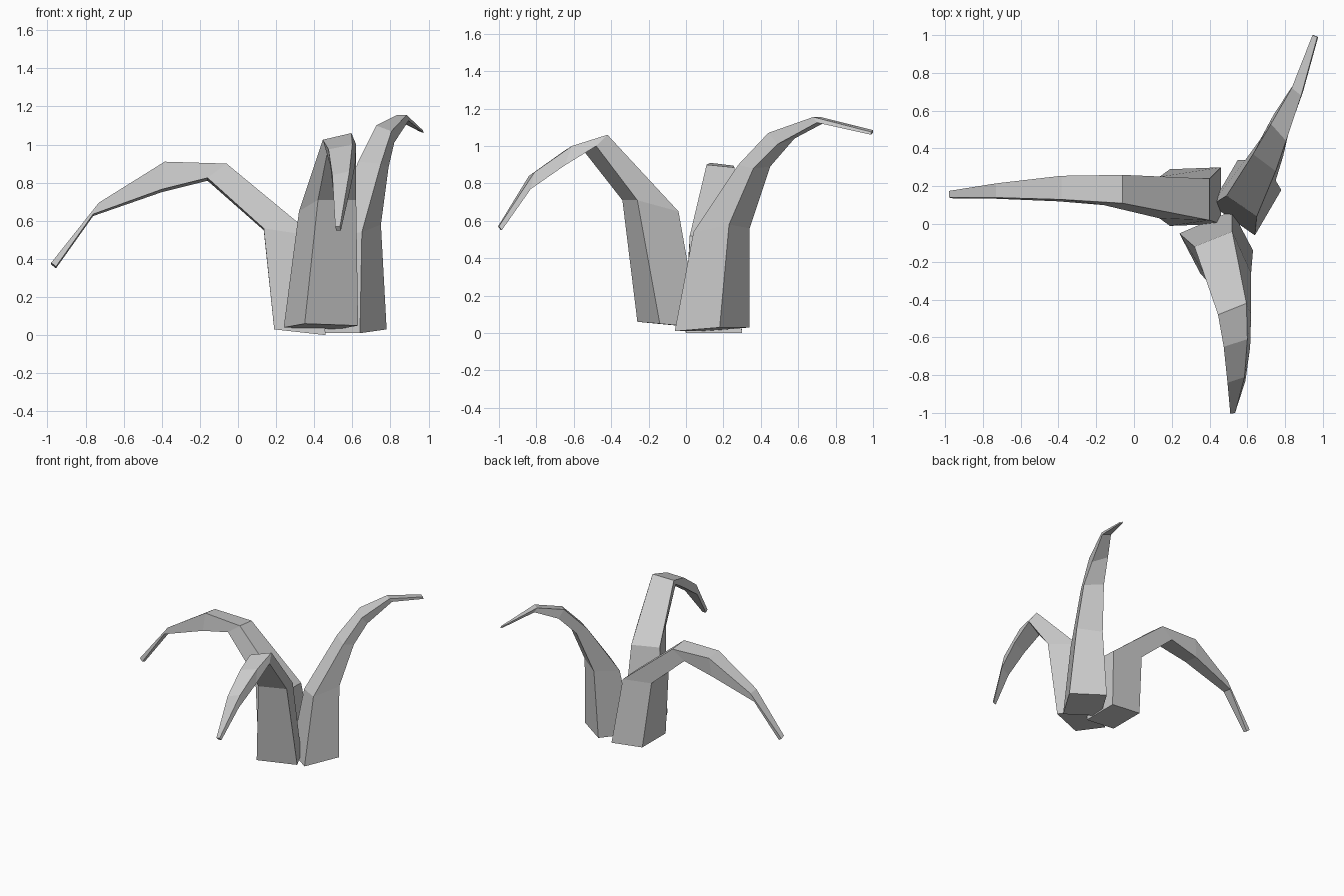
import bpy, bmesh
from mathutils import Vector


def leaf(name, rings):
    """Loft four-sided sections; each ring gives three corners of a parallelogram."""
    bm = bmesh.new()
    loops = []
    for ring in rings:
        p, q, r = (Vector(c) for c in ring)
        loops.append([bm.verts.new(c) for c in (p, q, r, p + r - q)])
    for low, high in zip(loops, loops[1:]):
        for i in range(4):
            j = (i + 1) % 4
            bm.faces.new((low[i], low[j], high[j], high[i]))
    bm.faces.new(loops[0][::-1])
    bm.faces.new(loops[-1])
    bmesh.ops.recalc_face_normals(bm, faces=bm.faces)
    mesh = bpy.data.meshes.new(name)
    bm.to_mesh(mesh)
    bm.free()
    obj = bpy.data.objects.new(name, mesh)
    bpy.context.collection.objects.link(obj)


# Corners per section: two on the underside, then one on the upper side

# Long leaf drooping to the left
leaf("left_leaf", [
    ((.19, .29, .03), (.19, -.01, .03), (.46, .00, .00)),
    ((.135, .25, .55), (.135, .03, .56), (.40, .02, .52)),
    ((-.16, .25, .81), (-.16, .10, .825), (-.06, .11, .90)),
    ((-.40, .245, .75), (-.40, .12, .765), (-.385, .13, .91)),
    ((-.76, .21, .625), (-.76, .135, .635), (-.73, .14, .695)),
    ((-.955, .17, .35), (-.955, .135, .36), (-.98, .14, .38)),
])

# Leaf arching toward the front
leaf("front_leaf", [
    ((.35, -.26, .06), (.63, -.14, .05), (.52, .07, .03)),
    ((.42, -.34, .71), (.62, -.26, .71), (.52, -.04, .65)),
    ((.47, -.54, .965), (.62, -.48, 1.0), (.595, -.42, 1.06)),
    ((.49, -.69, .87), (.615, -.65, .895), (.60, -.61, 1.0)),
    ((.50, -.86, .75), (.59, -.83, .77), (.585, -.81, .86)),
    ((.515, -.99, .55), (.54, -.985, .55), (.535, -1.0, .57)),
])

# Leaf rising toward the back right
leaf("back_leaf", [
    ((.55, .34, .03), (.78, .18, .03), (.64, -.06, .01)),
    ((.59, .34, .56), (.75, .23, .58), (.65, .04, .54)),
    ((.67, .45, .89), (.79, .36, .88), (.75, .28, .90)),
    ((.74, .58, 1.04), (.82, .49, 1.01), (.805, .44, 1.07)),
    ((.845, .74, 1.125), (.895, .70, 1.125), (.885, .68, 1.155)),
    ((.95, 1.0, 1.07), (.975, .99, 1.06), (.97, .99, 1.075)),
])
